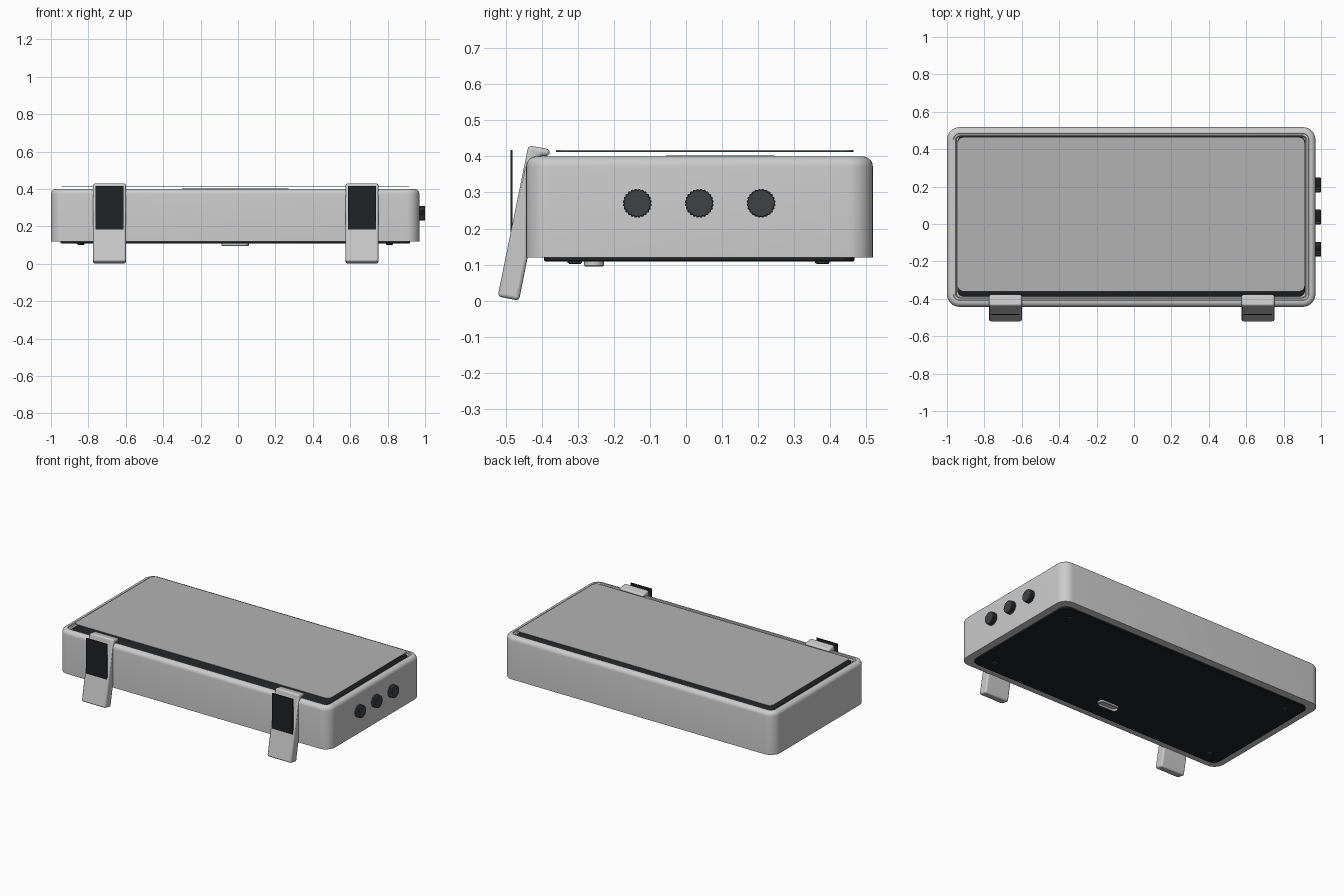
import bpy, bmesh, math

if "Cube" in bpy.data.objects:
    bpy.data.objects.remove(bpy.data.objects["Cube"])

def mat(name, r, g, b):
    m = bpy.data.materials.new(name)
    m.diffuse_color = (r, g, b, 1)
    m.use_nodes = True
    m.node_tree.nodes["Principled BSDF"].inputs["Base Color"].default_value = m.diffuse_color
    return m

BLACK = mat("black_plastic", 0.015, 0.016, 0.018)
DARK = mat("dark_rubber", 0.05, 0.055, 0.06)
GLASS = mat("panel_grey", 0.45, 0.45, 0.45)
TEAL = mat("teal_layer", 0.02, 0.09, 0.075)

def finish(name, bm, m=None, bevel=0, angle=35):
    bmesh.ops.recalc_face_normals(bm, faces=bm.faces)
    me = bpy.data.meshes.new(name)
    bm.to_mesh(me)
    bm.free()
    ob = bpy.data.objects.new(name, me)
    bpy.context.collection.objects.link(ob)
    if m:
        me.materials.append(m)
    if bevel:
        b = ob.modifiers.new("bevel", 'BEVEL')
        b.width, b.segments = bevel, 3
        b.limit_method, b.angle_limit = 'ANGLE', math.radians(40)
    bpy.ops.object.select_all(action='DESELECT')
    ob.select_set(True)
    bpy.context.view_layer.objects.active = ob
    bpy.ops.object.shade_smooth_by_angle(angle=math.radians(angle))
    return ob

def loft(name, x0, x1, y0, y1, radius, rings, m=None, n=8):
    """Stack of rounded rectangles; rings are (inset, z), both ends capped."""
    bm = bmesh.new()
    loops = []
    for inset, z in rings:
        r = max(radius - inset, 0.006)
        loop = []
        for q, (cx, cy) in enumerate([(x1 - inset - r, y1 - inset - r), (x0 + inset + r, y1 - inset - r),
                                      (x0 + inset + r, y0 + inset + r), (x1 - inset - r, y0 + inset + r)]):
            for i in range(n + 1):
                a = (q + i / n) * math.pi / 2
                loop.append(bm.verts.new((cx + r * math.cos(a), cy + r * math.sin(a), z)))
        loops.append(loop)
    for a, b in zip(loops, loops[1:]):
        for i in range(len(a)):
            j = (i + 1) % len(a)
            bm.faces.new((a[i], a[j], b[j], b[i]))
    bm.faces.new(loops[0])
    bm.faces.new(loops[-1])
    return finish(name, bm, m)

X0, X1, Y0, Y1 = -1.0, 0.97, -0.443, 0.518

# housing: rounded shell with stepped recess on top
top_round = [(0.028 * (1 - math.cos(t)), 0.372 + 0.028 * math.sin(t))
             for t in [i * math.pi / 10 for i in range(6)]]
loft("housing", X0, X1, Y0, Y1, 0.068,
     [(0.045, 0.12), (0, 0.12)] + top_round +
     [(0.034, 0.40), (0.036, 0.393), (0.046, 0.393), (0.052, 0.385), (0.052, 0.365)])

# screen stack in the recess
loft("screen_bezel", X0 + 0.056, X1 - 0.056, Y0 + 0.056, Y1 - 0.048, 0.03,
     [(0, 0.36), (0, 0.387), (0.006, 0.391)], BLACK)
loft("screen_label", -0.3, 0.27, -0.055, 0.245, 0.02, [(0, 0.402), (0, 0.404)], DARK)
loft("screen_layer", -0.943, 0.913, -0.36, 0.464, 0.03, [(0, 0.4125), (0, 0.4145)], TEAL)
loft("screen_cover", -0.943, 0.913, -0.36, 0.464, 0.03, [(0, 0.4147), (0, 0.417)], GLASS)

# bottom plate, screws and port ring
loft("bottom_plate", X0 + 0.05, X1 - 0.05, -0.393, 0.467, 0.05,
     [(0, 0.125), (0, 0.112), (0.004, 0.108)], BLACK)
for x in (-0.84, 0.81):
    for y in (-0.308, 0.378):
        loft("bottom_screw", x - 0.02, x + 0.02, y - 0.02, y + 0.02, 0.02,
             [(0, 0.11), (0, 0.105), (0.005, 0.101), (0.011, 0.101), (0.011, 0.105)], DARK, 5)
loft("port_ring", -0.088, 0.058, -0.283, -0.228, 0.0275,
     [(0, 0.11), (0, 0.098), (0.003, 0.095), (0.007, 0.095), (0.009, 0.098), (0.009, 0.106)])

# ridged side knobs
for y in (-0.135, 0.037, 0.208):
    bm = bmesh.new()
    N = 72
    loops = []
    for x, s in ((0.96, 1), (0.995, 1), (1.0, 0.93)):
        loops.append([bm.verts.new((x, y + s * r * math.cos(a), 0.27 + s * r * math.sin(a)))
                      for r, a in ((0.04 if i % 3 else 0.037, 2 * math.pi * i / N) for i in range(N))])
    for a, b in zip(loops, loops[1:]):
        for i in range(N):
            j = (i + 1) % N
            bm.faces.new((a[i], a[j], b[j], b[i]))
    bm.faces.new(loops[0])
    bm.faces.new(loops[-1])
    finish("side_knob", bm, DARK, angle=25)

# slanted front legs hooked over the rim, each with an upright dark pad
leg = [(-0.522, 0.012), (-0.463, 0.0), (-0.437, 0.13), (-0.437, 0.36), (-0.425, 0.388),
       (-0.40, 0.401), (-0.378, 0.401), (-0.378, 0.42), (-0.437, 0.43)]
for xc in (-0.687, 0.663):
    bm = bmesh.new()
    f = bm.faces.new([bm.verts.new((xc - 0.0875, y, z)) for y, z in leg])
    ext = bmesh.ops.extrude_face_region(bm, geom=[f])["geom"]
    bmesh.ops.translate(bm, vec=(0.175, 0, 0), verts=[v for v in ext if isinstance(v, bmesh.types.BMVert)])
    finish("front_leg", bm, bevel=0.01)
    bm = bmesh.new()
    bmesh.ops.create_cube(bm, size=1)
    bmesh.ops.scale(bm, vec=(0.152, 0.006, 0.238), verts=bm.verts)
    bmesh.ops.translate(bm, vec=(xc, -0.484, 0.298), verts=bm.verts)
    finish("leg_pad", bm, BLACK)
